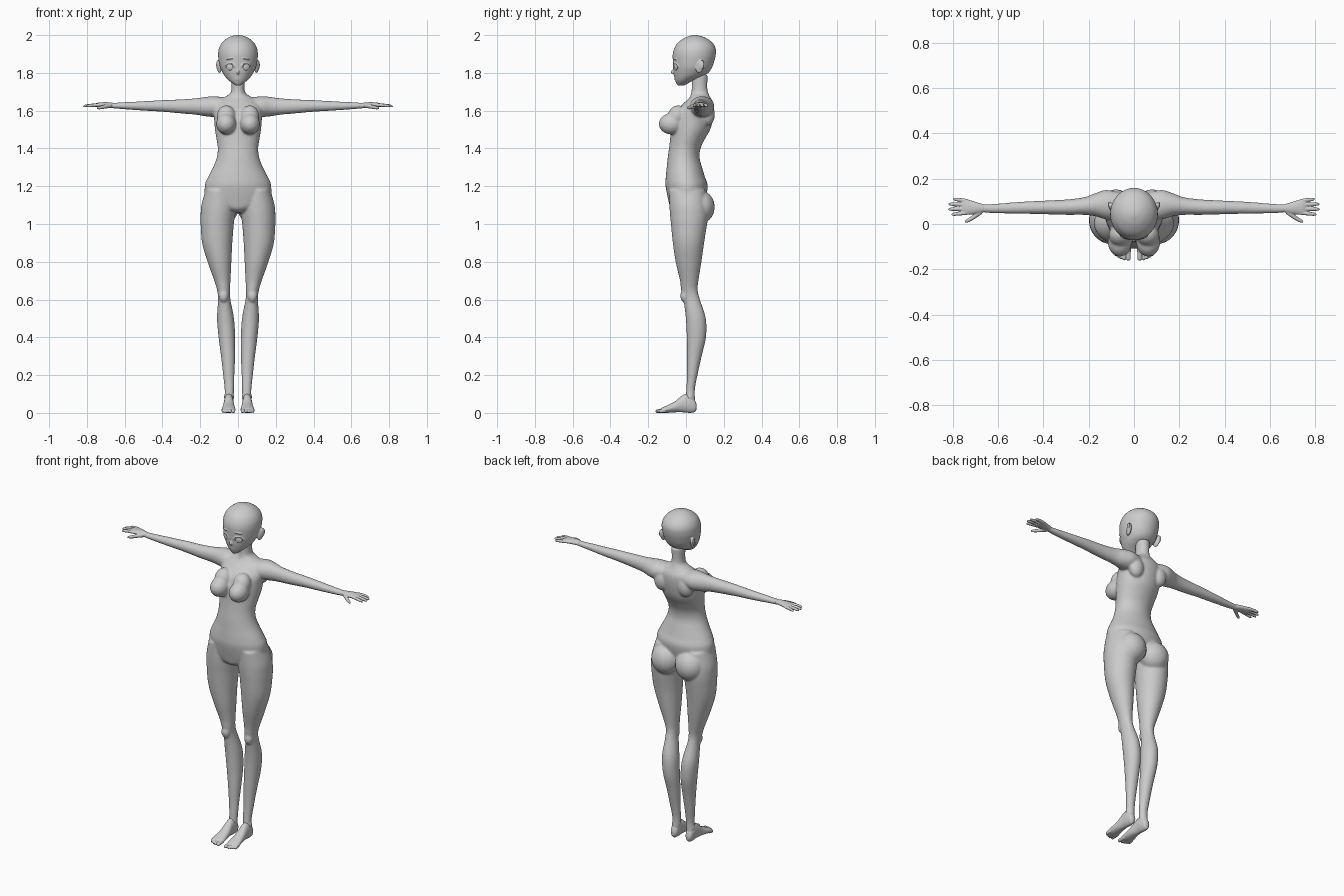
import bpy, bmesh, math
from mathutils import Matrix, Vector

grey = bpy.data.materials.new("plain grey")
grey.diffuse_color = (0.6, 0.6, 0.6, 1)
AXES = {'x': (0, 1, 2), 'y': (1, 0, 2), 'z': (2, 0, 1)}


def smooth_rows(rows, n=5):
    """Catmull-Rom interpolation between the measured sections."""
    p = [Vector(r) for r in rows]
    p = [p[0]] + p + [p[-1]]
    out = []
    for a, b, c, d in zip(p, p[1:], p[2:], p[3:]):
        for k in range(n):
            t = k / n
            out.append(0.5 * (2 * b + (c - a) * t + (2 * a - 5 * b + 4 * c - d) * t * t
                              + (3 * b - a - 3 * c + d) * t ** 3))
    return out + [p[-1]]


def loft(bm, axis, rows, s=1, seg=32):
    """Closed tube; each row = position on axis, then min/max of the other two axes."""
    i, j, k = AXES[axis]
    rings = []
    for t, a0, a1, b0, b1 in smooth_rows(rows):
        ring = []
        for q in range(seg):
            w = 2 * math.pi * q / seg
            co = [0, 0, 0]
            co[i] = t
            co[j] = (a0 + a1) / 2 + (a1 - a0) / 2 * math.cos(w)
            co[k] = (b0 + b1) / 2 + (b1 - b0) / 2 * math.sin(w)
            co[0] *= s
            ring.append(bm.verts.new(co))
        rings.append(ring)
    faces = [bm.faces.new(rings[0]), bm.faces.new(rings[-1])]
    for r, u in zip(rings, rings[1:]):
        for q in range(seg):
            faces.append(bm.faces.new((r[q], r[(q + 1) % seg], u[(q + 1) % seg], u[q])))
    bmesh.ops.recalc_face_normals(bm, faces=faces)


def blob(bm, c, r, s=1, tilt=(0, 0, 0)):
    m = Matrix.Translation((c[0] * s, c[1], c[2]))
    for ang, ax in zip(tilt, 'XYZ'):
        m = m @ Matrix.Rotation(ang * (1 if ax == 'X' else s), 4, ax)
    bmesh.ops.create_uvsphere(bm, u_segments=24, v_segments=16, radius=1,
                              matrix=m @ Matrix.Diagonal((*r, 1)))


def finish(bm, name, voxel=0, relax=0):
    """Turn the parts into one object, fused and relaxed when voxel is given."""
    me = bpy.data.meshes.new(name)
    bm.to_mesh(me)
    bm.free()
    ob = bpy.data.objects.new(name, me)
    bpy.context.collection.objects.link(ob)
    if voxel:
        m = ob.modifiers.new("fuse", 'REMESH')
        m.mode = 'VOXEL'
        m.voxel_size = voxel
        m = ob.modifiers.new("relax", 'SMOOTH')
        m.factor, m.iterations = 0.5, relax
        dg = bpy.context.evaluated_depsgraph_get()
        new = bpy.data.meshes.new_from_object(ob.evaluated_get(dg))
        ob.modifiers.clear()
        ob.data = new
        new.name = name
    ob.data.materials.clear()
    ob.data.materials.append(grey)
    ob.data.polygons.foreach_set("use_smooth", [True] * len(ob.data.polygons))
    return ob


# Body: torso with neck, chest, hips, arms and legs
bm = bmesh.new()
torso = [(1.06, .03, -.05, .06), (1.08, .09, -.08, .08), (1.12, .165, -.092, .10),
         (1.2, .176, -.108, .115), (1.25, .158, -.107, .10), (1.3, .132, -.102, .085),
         (1.35, .113, -.097, .072), (1.4, .107, -.09, .077), (1.45, .114, -.084, .10),
         (1.5, .122, -.08, .128), (1.55, .126, -.072, .142), (1.6, .13, -.05, .148),
         (1.64, .118, -.012, .145), (1.668, .08, .018, .13), (1.69, .043, .027, .12),
         (1.72, .035, .03, .113), (1.79, .037, .03, .115)]
loft(bm, 'z', [(z, -w, w, a, b) for z, w, a, b in torso], seg=48)
arm = [(.05, .02, .135, 1.59, 1.667), (.12, .02, .15, 1.568, 1.676), (.17, .034, .136, 1.57, 1.673),
       (.22, .04, .118, 1.578, 1.666), (.3, .04, .108, 1.585, 1.66), (.4, .043, .103, 1.594, 1.656),
       (.5, .045, .098, 1.6, 1.65), (.6, .047, .09, 1.607, 1.645), (.66, .05, .087, 1.612, 1.642),
       (.68, .049, .089, 1.614, 1.643)]
leg = [(1.18, .03, .172, -.09, .10), (1.1, .012, .194, -.088, .115), (1.05, .015, .198, -.085, .118),
       (1.0, .022, .198, -.08, .112), (.9, .03, .19, -.07, .096), (.8, .035, .161, -.055, .082),
       (.7, .04, .126, -.032, .066), (.65, .042, .111, -.026, .062), (.6, .04, .106, -.014, .074),
       (.5, .021, .111, -.001, .105), (.4, .015, .103, .004, .106), (.3, .015, .09, .005, .083),
       (.2, .019, .079, .005, .061), (.12, .021, .071, .001, .047), (.05, .025, .072, -.005, .05)]
for s in (1, -1):
    loft(bm, 'x', arm, s)
    loft(bm, 'z', leg, s)
    blob(bm, (.063, -.078, 1.53), (.053, .066, .056), s)
    blob(bm, (.062, -.05, 1.57), (.05, .048, .06), s, (-.4, 0, 0))
    blob(bm, (.08, .075, 1.09), (.085, .077, .088), s)       # seat
    blob(bm, (.076, -.008, .62), (.026, .022, .035), s)      # kneecap
    blob(bm, (.08, .115, 1.58), (.045, .038, .06), s)        # shoulder blade
    blob(bm, (.048, .022, .085), (.029, .016, .018), s)      # ankle bones
finish(bm, "body", .0055, 10)

# Head: skull and jaw, nose, lips, ears, brows and lids
bm = bmesh.new()
head = [(1.733, .012, -.042, -.012), (1.745, .03, -.051, .012), (1.76, .049, -.057, .04),
        (1.78, .068, -.062, .085), (1.8, .081, -.066, .118), (1.83, .095, -.068, .138),
        (1.87, .103, -.07, .152), (1.9, .105, -.07, .158), (1.93, .101, -.062, .157),
        (1.96, .085, -.043, .14), (1.985, .055, -.008, .105), (1.997, .025, .025, .07),
        (2.0, .006, .04, .052)]
loft(bm, 'z', [(z, -w, w, a, b) for z, w, a, b in head], seg=48)
blob(bm, (0, -.066, 1.805), (.008, .014, .012))
blob(bm, (0, -.056, 1.771), (.018, .006, .003))
blob(bm, (0, -.054, 1.764), (.013, .006, .004))
for s in (1, -1):
    blob(bm, (.098, .073, 1.835), (.011, .022, .036), s, (-.2, 0, -.3))
    blob(bm, (.108, .08, 1.843), (.006, .017, .025), s, (-.2, 0, -.3))
    blob(bm, (.043, -.061, 1.874), (.024, .005, .003), s, (0, .15, .35))
    for k in range(11):                                      # upper lid
        w = math.pi * k / 10
        x = .043 + .023 * math.cos(w)
        y = .031 - .099 * math.sqrt(1 - (x / .096) ** 2)
        blob(bm, (x, y - .001, 1.832 + .02 * math.sin(w)), (.004, .005, .003), s)
finish(bm, "head", .003, 3)

# Eyes
for s, side in ((1, "left"), (-1, "right")):
    bm = bmesh.new()
    blob(bm, (.043, -.0535, 1.832), (.02, .008, .019), s, (0, 0, .4))
    finish(bm, side + "_eye")

# Hands: palm, four fingers and thumb; feet: sole, instep and five toes
palm = [(.66, .052, .086, 1.614, 1.642), (.7, .044, .098, 1.617, 1.645),
        (.74, .04, .11, 1.618, 1.642), (.758, .042, .11, 1.619, 1.637)]
fingers = [(.102, .11, .797), (.085, .088, .818), (.067, .065, .82), (.049, .042, .805)]
foot = [(.056, .04, .06, .02, .045), (.046, .03, .069, .004, .07), (.02, .024, .074, 0, .1),
        (-.015, .023, .075, .003, .095), (-.06, .018, .08, .003, .06), (-.1, .014, .086, 0, .04),
        (-.125, .014, .087, 0, .028), (-.134, .018, .084, .002, .022)]
toes = [(.025, .0105, -.161), (.043, .008, -.16), (.057, .0075, -.155),
        (.069, .007, -.149), (.08, .0065, -.142)]
for s, side in ((1, "left"), (-1, "right")):
    bm = bmesh.new()
    loft(bm, 'x', palm, s)
    for y, y_tip, tip in fingers:
        rows = []
        for f, r in ((0, .0085), (.4, .0085), (.75, .0078), (.93, .006), (1, .002)):
            c, z = y + (y_tip - y) * f, 1.63 - .006 * f * f
            rows.append((.735 + (tip - .735) * f, c - r, c + r, z - r, z + r))
        loft(bm, 'x', rows, s, 16)
    loft(bm, 'x', [(.67, .045, .07, 1.615, 1.638), (.695, .027, .058, 1.612, 1.635),
                   (.715, .015, .036, 1.609, 1.629), (.735, .006, .023, 1.607, 1.623),
                   (.746, .006, .014, 1.609, 1.617)], s, 16)
    finish(bm, side + "_hand", .0025, 3)

    bm = bmesh.new()
    loft(bm, 'y', foot, s)
    for x, r, tip in toes:
        loft(bm, 'y', [(-.11, x - r, x + r, .002, .026), (-.13, x - r, x + r, 0, .022),
                       (tip + .007, x - r, x + r, 0, .018), (tip + .002, x - r * .7, x + r * .7, .002, .014),
                       (tip, x - r * .3, x + r * .3, .005, .01)], s, 16)
    finish(bm, side + "_foot", .0025, 3)
